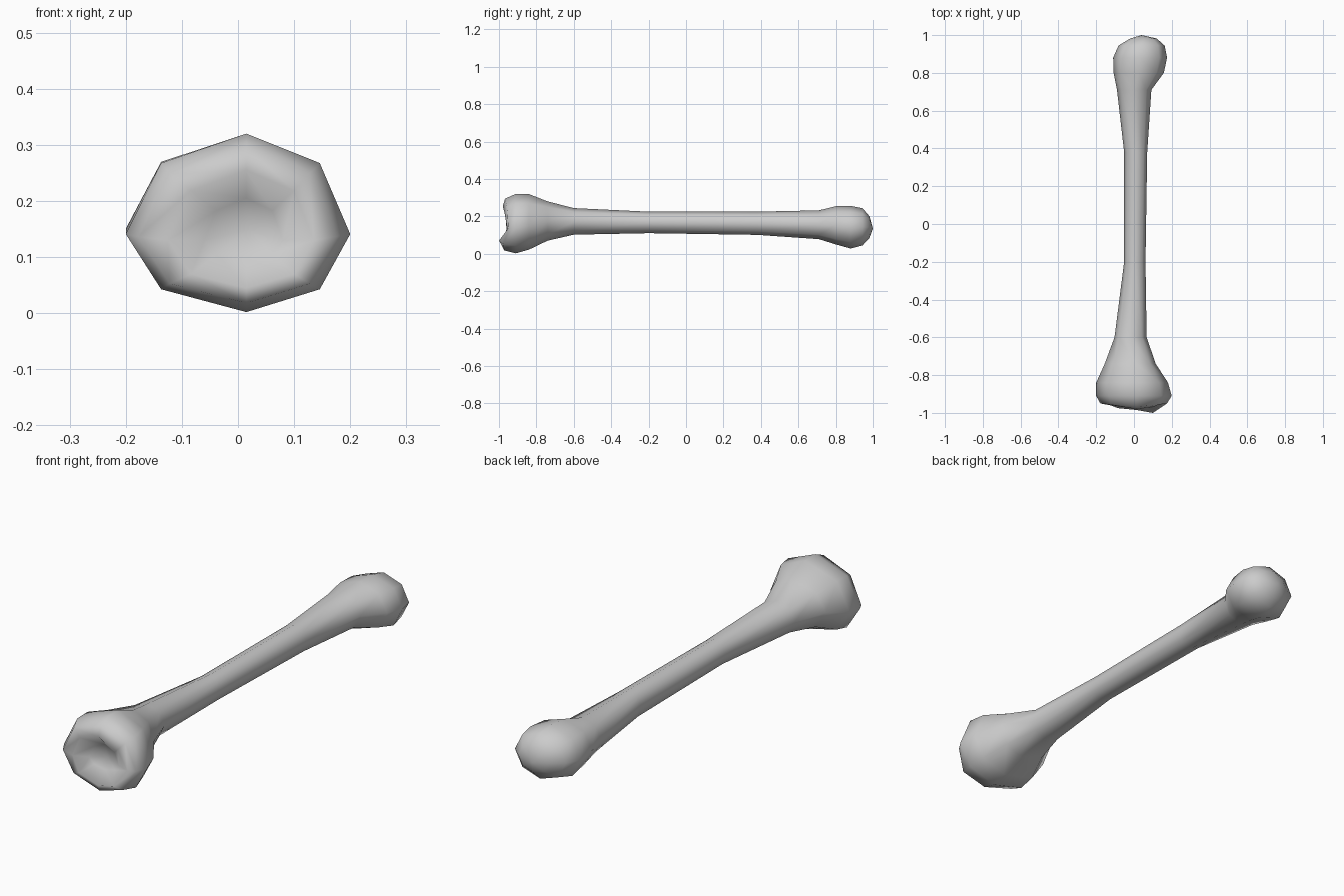
import bpy, bmesh, math

SIDES = 8

# Shaft stations: y, left x, right x, bottom z, top z
STATIONS = [
    (-0.910, -0.200, 0.200, 0.002, 0.320),
    (-0.840, -0.200, 0.180, 0.022, 0.319),
    (-0.740, -0.155, 0.115, 0.070, 0.280),
    (-0.600, -0.103, 0.067, 0.102, 0.244),
    (-0.200, -0.052, 0.061, 0.110, 0.225),
    (0.380, -0.052, 0.070, 0.101, 0.225),
    (0.710, -0.090, 0.092, 0.078, 0.232),
    (0.800, -0.108, 0.158, 0.050, 0.254),
    (0.880, -0.110, 0.175, 0.028, 0.256),
    (0.945, -0.082, 0.162, 0.045, 0.243),
    (0.982, -0.020, 0.120, 0.085, 0.200),
]

bm = bmesh.new()


def ring(y, xl, xr, zb, zt, wave=None):
    """Eight-sided section; wave gives each corner its own y offset."""
    mid_x = 0.015 if abs(y) > 0.7 and y < 0 else (xl + xr) / 2
    mid_z = (zb + zt) / 2 - (0.02 if y < -0.8 else 0)
    verts = []
    for i in range(SIDES):
        a = math.tau * i / SIDES
        c, s = math.cos(a), math.sin(a)
        x = mid_x + c * (xr - mid_x if c > 0 else mid_x - xl)
        z = mid_z + s * (zt - mid_z if s > 0 else mid_z - zb)
        verts.append(bm.verts.new((x, y + (wave[i] if wave else 0), z)))
    return verts


def bridge(a, b):
    for i in range(SIDES):
        j = (i + 1) % SIDES
        bm.faces.new((a[i], a[j], b[j], b[i]))


def cap(loop, point):
    tip = bm.verts.new(point)
    for i in range(SIDES):
        bm.faces.new((loop[i], loop[(i + 1) % SIDES], tip))


# Hollow socket end: dish, inner lip and wavy outer rim
dish = ring(-0.935, -0.060, 0.080, 0.095, 0.205)
lip = ring(-0.970, -0.125, 0.135, 0.045, 0.255,
           (0.015, 0.000, -0.010, 0.005, 0.010, -0.005, -0.015, -0.030))
rim = ring(-0.957, -0.178, 0.175, 0.018, 0.295,
           (0.007, 0.000, -0.010, 0.000, 0.007, 0.000, -0.015, -0.020))
loops = [dish, lip, rim] + [ring(*s) for s in STATIONS]
for a, b in zip(loops, loops[1:]):
    bridge(a, b)
cap(dish, (0.02, -0.925, 0.15))

# Rounded ball end
cap(loops[-1], (0.04, 1.0, 0.135))

bmesh.ops.recalc_face_normals(bm, faces=bm.faces)
mesh = bpy.data.meshes.new("bone")
bm.to_mesh(mesh)
bm.free()
bone = bpy.data.objects.new("bone", mesh)
bpy.context.collection.objects.link(bone)
for p in mesh.polygons:
    p.use_smooth = True
